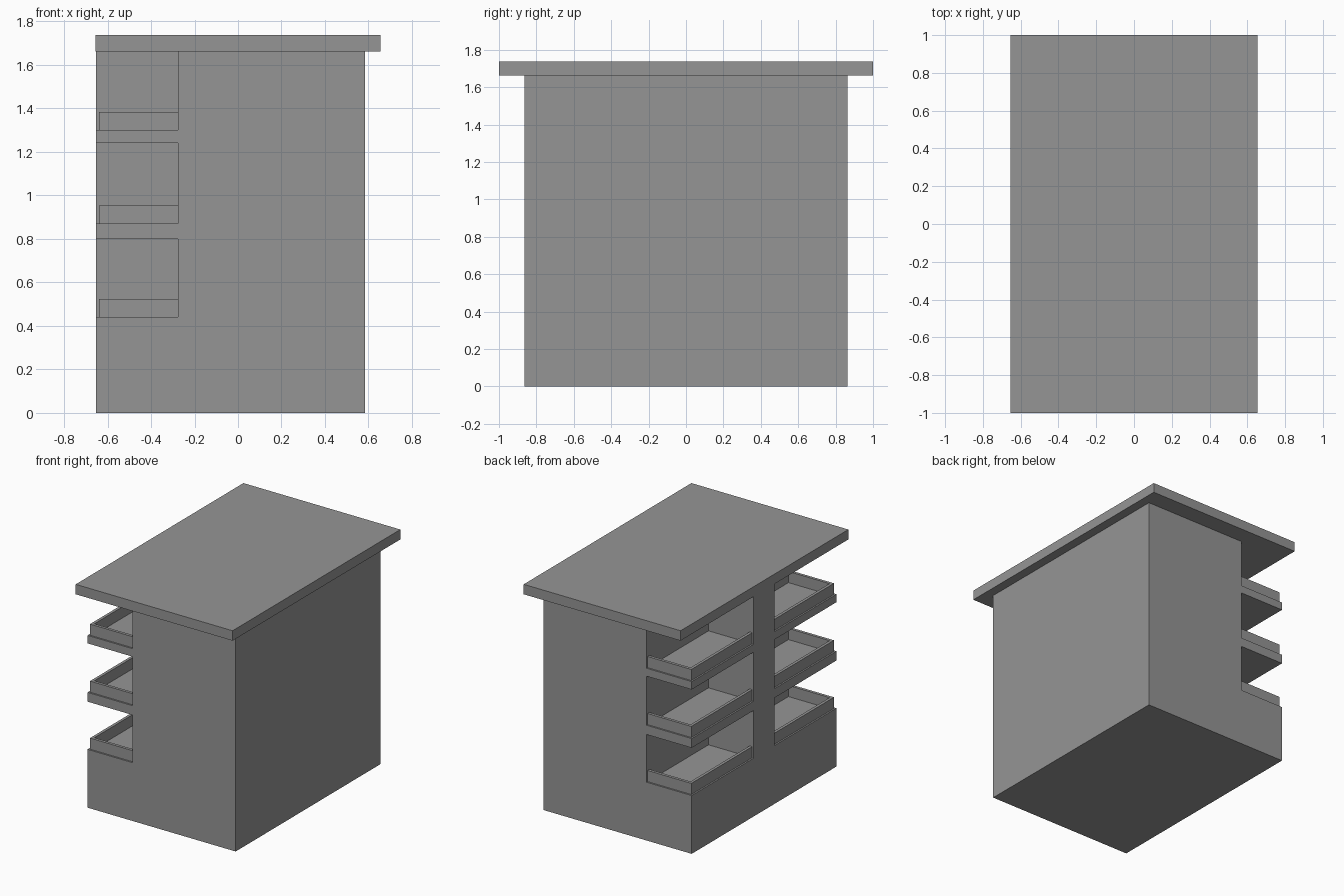
import bpy
import bmesh

cube = bpy.data.objects.get("Cube")
if cube:
    bpy.data.objects.remove(cube, do_unlink=True)

grey = bpy.data.materials.new("mid grey")
grey.use_nodes = True
GREY = (0.3, 0.3, 0.3, 1)
grey.diffuse_color = GREY
grey.node_tree.nodes["Principled BSDF"].inputs["Base Color"].default_value = GREY


def new_object(name, bm):
    mesh = bpy.data.meshes.new(name)
    bmesh.ops.recalc_face_normals(bm, faces=bm.faces)
    bm.to_mesh(mesh)
    bm.free()
    mesh.materials.append(grey)
    obj = bpy.data.objects.new(name, mesh)
    bpy.context.scene.collection.objects.link(obj)
    return obj


def box(name, x, y, z):
    """Box from (low, high) ranges on each axis."""
    bm = bmesh.new()
    bmesh.ops.create_cube(bm, size=1)
    for v in bm.verts:
        v.co = [sum(r) / 2 + c * (r[1] - r[0]) for r, c in zip((x, y, z), v.co)]
    return new_object(name, bm)


def prism(name, outline, z):
    """Upright prism over a flat outline."""
    bm = bmesh.new()
    face = bm.faces.new([bm.verts.new((px, py, z[0])) for px, py in outline])
    ext = bmesh.ops.extrude_face_region(bm, geom=[face])["geom"]
    top = [v for v in ext if isinstance(v, bmesh.types.BMVert)]
    bmesh.ops.translate(bm, verts=top, vec=(0, 0, z[1] - z[0]))
    return new_object(name, bm)


SIDE, INNER, DEPTH, POST, HEIGHT = -0.652, -0.275, 0.863, 0.124, 1.662
RIM_X, RIM_Y, RIM, RIM_H = -0.64, 0.851, 0.022, 0.084
# Floor and ceiling heights of the open shelf bays
bays = [(0.44, 0.80), (0.87, 1.24), (1.30, 1.8)]

# Worktop and solid cabinet
box("worktop", (-0.655, 0.655), (-1, 1), (HEIGHT, 1.737))
cabinet = box("cabinet", (SIDE, 0.585), (-DEPTH, DEPTH), (0, HEIGHT))

# Open shelf bays cut from both corners, leaving a post in the middle
cutters = []
for level in bays:
    for s in (-1, 1):
        y = sorted((s * POST, s * 1.1))
        cutter = box("bay_cutter", (-0.9, INNER), y, level)
        cutter.hide_render = True
        cutters.append(cutter)
        mod = cabinet.modifiers.new("bay", "BOOLEAN")
        mod.operation = "DIFFERENCE"
        mod.solver = "EXACT"
        mod.object = cutter

bpy.context.view_layer.update()
evaluated = cabinet.evaluated_get(bpy.context.evaluated_depsgraph_get())
carved = bpy.data.meshes.new_from_object(evaluated)
cabinet.modifiers.clear()
cabinet.data = carved
for cutter in cutters:
    bpy.data.objects.remove(cutter, do_unlink=True)

# L-shaped raised rims around the two open edges of every shelf
for i, (floor, _) in enumerate(bays):
    for s, end in ((-1, "front"), (1, "back")):
        outline = [
            (INNER, RIM_Y), (RIM_X, RIM_Y), (RIM_X, POST),
            (RIM_X + RIM, POST), (RIM_X + RIM, RIM_Y - RIM), (INNER, RIM_Y - RIM),
        ]
        prism(f"{end}_shelf_rim_{i + 1}", [(px, s * py) for px, py in outline],
              (floor, floor + RIM_H))
